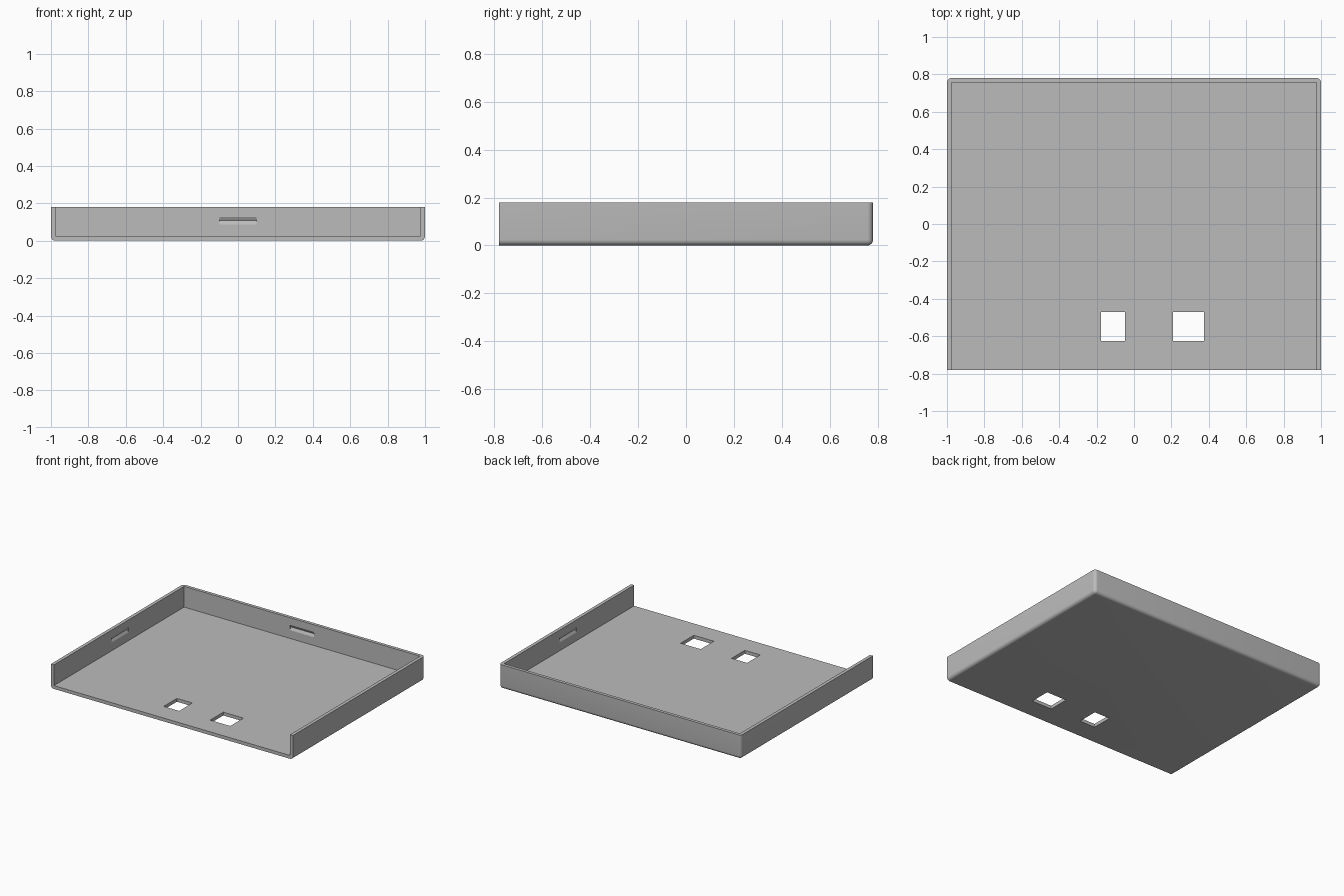
import bpy
import bmesh
from math import radians
from mathutils import Matrix, Vector

if "Cube" in bpy.data.objects:
    bpy.data.objects.remove(bpy.data.objects["Cube"], do_unlink=True)

HALF_X, HALF_Y, HEIGHT = 1.0, 0.78, 0.18
WALL = 0.025
FRONT, BACK = -HALF_Y, HALF_Y

grey = bpy.data.materials.new("plain grey")
grey.use_nodes = True
colour = (0.5, 0.5, 0.5, 1)
grey.diffuse_color = colour
grey.node_tree.nodes["Principled BSDF"].inputs["Base Color"].default_value = colour


def add_object(name, bm):
    mesh = bpy.data.meshes.new(name)
    bmesh.ops.recalc_face_normals(bm, faces=bm.faces)
    bm.to_mesh(mesh)
    bm.free()
    mesh.materials.append(grey)
    obj = bpy.data.objects.new(name, mesh)
    bpy.context.collection.objects.link(obj)
    return obj


def box_mesh(low, high):
    low, high = Vector(low), Vector(high)
    bm = bmesh.new()
    matrix = Matrix.Translation((low + high) / 2) @ Matrix.Diagonal((high - low).to_4d())
    matrix[3][3] = 1
    bmesh.ops.create_cube(bm, size=1, matrix=matrix)
    return bm


def groove_mesh(centre, turn):
    # Diamond bar whose inner half cuts a shallow V into a wall
    bm = bmesh.new()
    bmesh.ops.create_cone(bm, cap_ends=True, segments=4, radius1=1, radius2=1, depth=1)
    bmesh.ops.scale(bm, vec=(0.02, 0.011, 0.2), verts=bm.verts)
    matrix = (Matrix.Translation(centre) @ Matrix.Rotation(turn, 4, "Z")
              @ Matrix.Rotation(radians(90), 4, "Y"))
    bmesh.ops.transform(bm, matrix=matrix, verts=bm.verts)
    return bm


# Tray body: rounded along the bottom and back corners, square at the open front
bm = box_mesh((-HALF_X, FRONT, 0), (HALF_X, BACK, HEIGHT))
rounded = []
for edge in bm.edges:
    a, b = (v.co for v in edge.verts)
    mid = (a + b) / 2
    on_bottom = mid.z < 0.01 and mid.y > FRONT + 0.01
    back_corner = abs(mid.x) > 0.9 and mid.y > BACK - 0.01 and mid.z < HEIGHT - 0.01
    if on_bottom or back_corner:
        rounded.append(edge)
bmesh.ops.bevel(bm, geom=rounded, offset=0.024, offset_type="OFFSET",
                segments=6, profile=0.5, affect="EDGES", clamp_overlap=True)
tray = add_object("tray", bm)

# Cavity, two floor openings, and a catch groove in each wall
inner_x, inner_y, groove_z = HALF_X - WALL, BACK - 0.024, 0.107
cutters = [
    add_object("cavity_cutter", box_mesh((-inner_x, FRONT - 0.2, WALL), (inner_x, inner_y, 0.5))),
    add_object("small_opening_cutter", box_mesh((-0.176, -0.626, -0.1), (-0.048, -0.47, 0.1))),
    add_object("large_opening_cutter", box_mesh((0.208, -0.626, -0.1), (0.374, -0.47, 0.1))),
    add_object("back_groove_cutter", groove_mesh((0, inner_y, groove_z), 0)),
]
for side, name in ((-1, "right"), (1, "left")):
    cutters.append(add_object(name + "_groove_cutter",
                              groove_mesh((side * inner_x, 0, groove_z), radians(90))))

bpy.ops.object.select_all(action="DESELECT")
bpy.context.view_layer.objects.active = tray
tray.select_set(True)
for cutter in cutters:
    cutter.hide_render = True
    cut = tray.modifiers.new(cutter.name, "BOOLEAN")
    cut.operation = "DIFFERENCE"
    cut.solver = "EXACT"
    cut.object = cutter
    bpy.ops.object.modifier_apply(modifier=cut.name)
    bpy.data.objects.remove(cutter, do_unlink=True)

bpy.ops.object.shade_smooth_by_angle(angle=radians(20))
